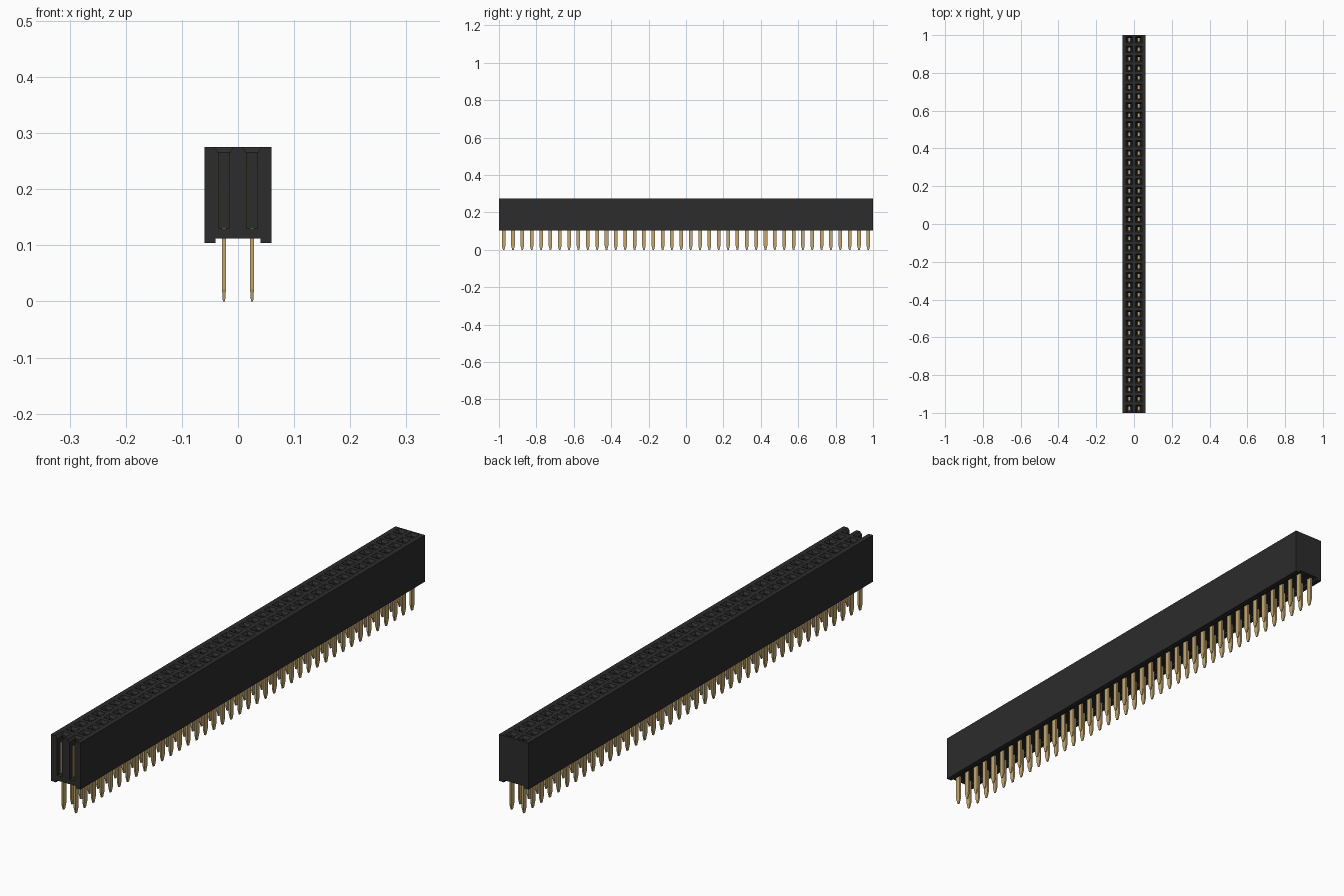
import bpy, bmesh

if "Cube" in bpy.data.objects:
    bpy.data.objects.remove(bpy.data.objects["Cube"])

N, PITCH = 40, 0.05
W, TOP, FOOT, FLOOR = 0.06, 0.275, 0.104, 0.112
COL = 0.025                       # column offset from the centre line
ROWS = [-1 + PITCH * (i + 0.5) for i in range(N)]


def material(name, rgb, rough, metal=0.0):
    m = bpy.data.materials.new(name)
    m.use_nodes = True
    m.diffuse_color = (*rgb, 1)
    b = m.node_tree.nodes["Principled BSDF"]
    b.inputs["Base Color"].default_value = (*rgb, 1)
    b.inputs["Roughness"].default_value = rough
    b.inputs["Metallic"].default_value = metal
    return m


black = material("black plastic", (0.025, 0.025, 0.025), 0.6)
gold = material("gold metal", (0.56, 0.40, 0.17), 0.4)


def finish(bm, name, mat):
    bmesh.ops.remove_doubles(bm, verts=bm.verts, dist=1e-5)
    bmesh.ops.recalc_face_normals(bm, faces=bm.faces)
    me = bpy.data.meshes.new(name)
    bm.to_mesh(me)
    bm.free()
    me.materials.append(mat)
    ob = bpy.data.objects.new(name, me)
    bpy.context.collection.objects.link(ob)
    return ob


def face(bm, pts):
    return bm.faces.new([bm.verts.new(p) for p in pts])


def rect(x0, x1, y0, y1, z):
    return [(x0, y0, z), (x1, y0, z), (x1, y1, z), (x0, y1, z)]


def loft(bm, rings, skip_first=False):
    """Join rectangular rings; optionally leave their front side open."""
    for a, b in zip(rings, rings[1:]):
        for i in range(1 if skip_first else 0, 4):
            j = (i + 1) % 4
            face(bm, (a[i], a[j], b[j], b[i]))


# Housing: funnel sockets in two columns, the front row open at the end
bm = bmesh.new()
for side in (-1, 1):
    cx = side * COL
    x0, x1 = sorted((0, side * W))
    for i, y in enumerate(ROWS):
        opened = i == 0
        h = PITCH / 2
        fy = -1 if opened else y - 0.017
        sy = -1 if opened else y - 0.01
        rings = [rect(x0, x1, y - h, y + h, TOP),
                 rect(cx - 0.017, cx + 0.017, fy, y + 0.017, TOP),
                 rect(cx - 0.010, cx + 0.010, sy, y + 0.010, 0.265),
                 rect(cx - 0.010, cx + 0.010, sy, y + 0.010, 0.13)]
        loft(bm, rings, opened)
        face(bm, rings[-1])

# Housing: lower cross-section with a raised channel between two rails
under = [(-W, TOP), (-W, FOOT), (-0.04, FOOT), (-0.04, FLOOR),
         (0.04, FLOOR), (0.04, FOOT), (W, FOOT), (W, TOP)]
for (xa, za), (xb, zb) in zip(under, under[1:]):
    face(bm, ((xa, -1, za), (xb, -1, zb), (xb, 1, zb), (xa, 1, za)))
face(bm, [(x, 1, z) for x, z in under])

# Housing: front end with the two open slots
slot = [(0.017, TOP), (0.010, 0.265), (0.010, 0.13),
        (-0.010, 0.13), (-0.010, 0.265), (-0.017, TOP)]
outline = under + [(cx + dx, z) for cx in (COL, -COL) for dx, z in slot]
face(bm, [(x, -1, z) for x, z in outline])
finish(bm, "housing", black)

# Pins with tapered tips, reaching up through the socket floor
bm = bmesh.new()
for cx in (-COL, COL):
    for y in ROWS:
        rings = [rect(cx - a, cx + a, y - b, y + b, z) for a, b, z in
                 ((0.002, 0.004, 0), (0.0035, 0.0095, 0.022),
                  (0.0035, 0.0095, 0.1315))]
        loft(bm, rings)
        face(bm, rings[0])
        face(bm, rings[-1])
finish(bm, "pins", gold)

# Thin spring contacts lining both sides of every socket
bm = bmesh.new()
for cx in (-COL, COL):
    for y in ROWS:
        for s in (-1, 1):
            x = cx + s * 0.0092
            rings = [rect(x - 0.0006, x + 0.0006, y - 0.006, y + 0.006, z)
                     for z in (0.1302, 0.245)]
            loft(bm, rings)
            face(bm, rings[0])
            face(bm, rings[1])
finish(bm, "spring_contacts", gold)
